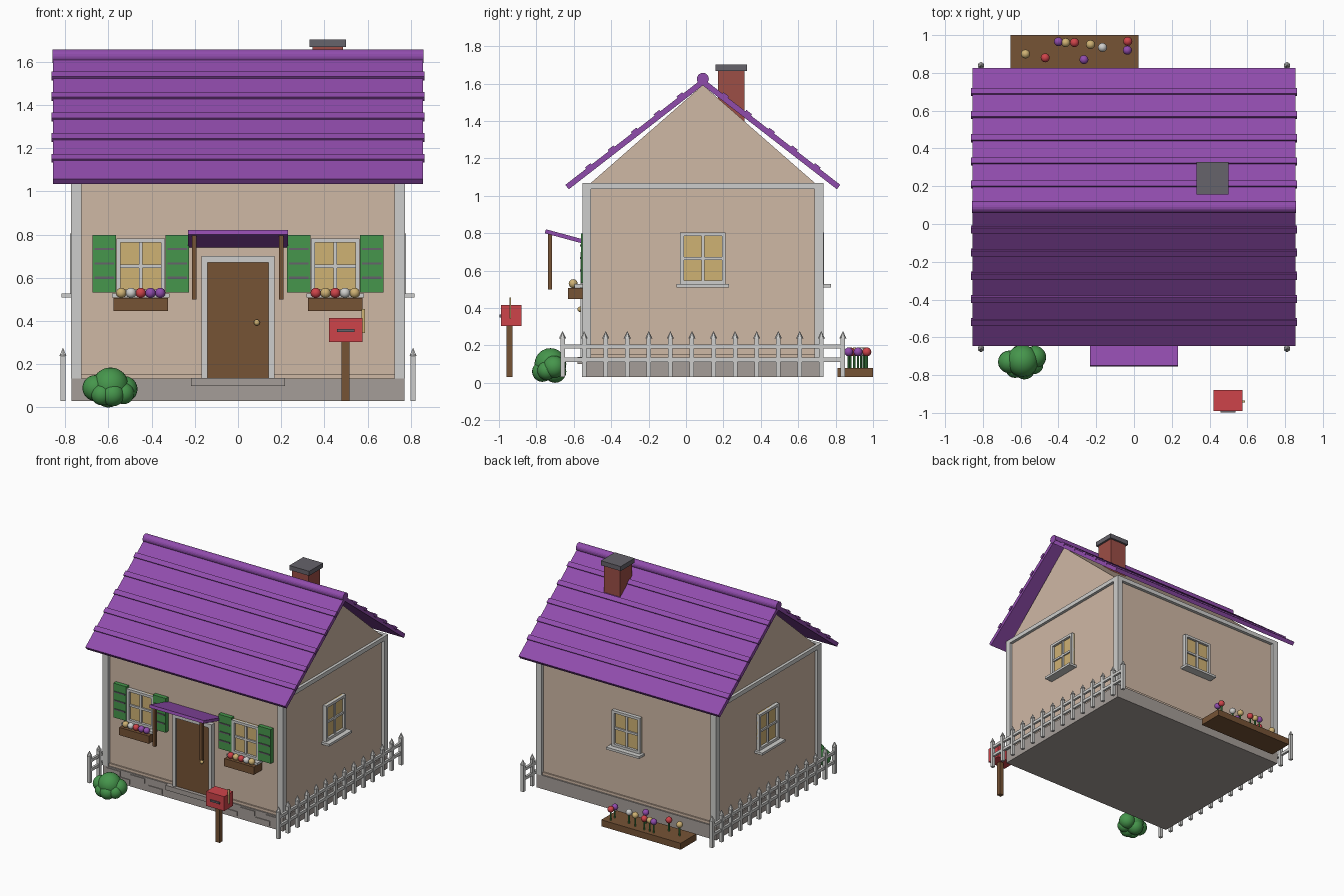
import bpy, bmesh, math
from mathutils import Matrix, Vector

if "Cube" in bpy.data.objects:
    bpy.data.objects.remove(bpy.data.objects["Cube"])


def mat(name, r, g, b):
    def lin(c):
        c /= 255
        return c / 12.92 if c < 0.04 else ((c + 0.055) / 1.055) ** 2.4
    m = bpy.data.materials.new(name)
    m.diffuse_color = (lin(r), lin(g), lin(b), 1)
    m.use_nodes = True
    m.node_tree.nodes["Principled BSDF"].inputs["Base Color"].default_value = m.diffuse_color
    return m


TAN = mat("wall tan", 207, 184, 165)
TRIM = mat("trim light grey", 206, 206, 204)
PURPLE = mat("roof purple", 144, 76, 172)
BROWN = mat("wood brown", 118, 83, 53)
STONE = mat("stone grey", 165, 157, 152)
GREEN = mat("leaf green", 70, 150, 76)
RED = mat("red", 206, 68, 74)
GOLD = mat("gold", 207, 178, 116)
BRICK = mat("brick", 156, 78, 70)
DARK = mat("dark grey", 102, 99, 107)

CY = 0.09                      # house centre in y
WX, WY = 0.75, 0.62            # wall half sizes


def finish(name, bm, m, smooth=False):
    me = bpy.data.meshes.new(name)
    bmesh.ops.recalc_face_normals(bm, faces=bm.faces)
    for f in bm.faces:
        f.smooth = smooth
    bm.to_mesh(me)
    bm.free()
    me.materials.append(m)
    ob = bpy.data.objects.new(name, me)
    bpy.context.collection.objects.link(ob)
    return ob


def boxes(name, m, items, M=Matrix()):
    """items: (x0, x1, y0, y1, z0, z1); M places them."""
    bm = bmesh.new()
    for x0, x1, y0, y1, z0, z1 in items:
        T = Matrix.Translation(((x0 + x1) / 2, (y0 + y1) / 2, (z0 + z1) / 2))
        S = Matrix.Diagonal((x1 - x0, y1 - y0, z1 - z0, 1))
        bmesh.ops.create_cube(bm, size=1, matrix=M @ T @ S)
    return finish(name, bm, m)


def balls(name, m, items, seg=16):
    bm = bmesh.new()
    for x, y, z, r in items:
        bmesh.ops.create_uvsphere(bm, u_segments=seg, v_segments=seg // 2 + 2, radius=r,
                                  matrix=Matrix.Translation((x, y, z)))
    return finish(name, bm, m, True)


def cones(name, m, items, seg=10):
    """items: (x, y, z0, z1, r0, r1)"""
    bm = bmesh.new()
    for x, y, z0, z1, r0, r1 in items:
        bmesh.ops.create_cone(bm, cap_ends=True, segments=seg, radius1=r0, radius2=r1, depth=z1 - z0,
                              matrix=Matrix.Translation((x, y, (z0 + z1) / 2)))
    return finish(name, bm, m)


# Foundation, step and facing stones
F0, F1 = CY - 0.64, CY + 0.64
boxes("foundation", STONE, [(-0.77, 0.77, F0, F1, 0.03, 0.135)])
boxes("door_step", STONE, [(-0.217, 0.217, F0 - 0.03, F0 + 0.02, 0.1, 0.137)])
boxes("facing_stones", STONE, [(s * x - 0.06, s * x + 0.06, F0 - 0.006, F0 + 0.01, z, z + 0.036)
                               for s in (-1, 1) for x, z in ((0.32, 0.045), (0.47, 0.088), (0.6, 0.045), (0.68, 0.088))])

# Walls with a low base band, and the gable prism on top
boxes("walls", TAN, [(-WX, WX, CY - WY, CY + WY, 0.135, 1.05),
                     (-WX - 0.01, WX + 0.01, CY - WY - 0.01, CY + WY + 0.01, 0.135, 0.155)])
bm = bmesh.new()
tri = bm.faces.new([bm.verts.new((-WX, CY + d, z)) for d, z in ((-WY, 1.05), (WY, 1.05), (0, 1.592))])
ext = bmesh.ops.extrude_face_region(bm, geom=[tri])
bmesh.ops.translate(bm, vec=(2 * WX, 0, 0), verts=[v for v in ext["geom"] if isinstance(v, bmesh.types.BMVert)])
bm.faces.new(reversed(tri.verts)) if not tri.is_valid else None
finish("gable", bm, TAN)

# Corner posts and top band
TX, TY, W = 0.772, 0.644, 0.047
boxes("corner_trim", TRIM, [(sx * TX - W * (sx > 0), sx * TX + W * (sx < 0),
                             CY + sy * TY - W * (sy > 0), CY + sy * TY + W * (sy < 0), 0.135, 1.05)
                            for sx in (-1, 1) for sy in (-1, 1)])
boxes("top_trim", TRIM, [(s * TX - 0.025, s * TX, CY - TY, CY + TY, 1.035, 1.067) if s > 0 else
                         (-TX, -TX + 0.025, CY - TY, CY + TY, 1.035, 1.067) for s in (-1, 1)] +
      [(-TX, TX, CY + s * (TY - 0.0125) - 0.0125, CY + s * (TY - 0.0125) + 0.0125, 1.035, 1.067) for s in (-1, 1)])

# Roof slopes with shingle strips, then the round ridge
A = math.atan(0.775)
for s, side in ((-1, "front"), (1, "back")):
    # local +y runs down the slope, z is the surface normal
    M = (Matrix.Translation((0, CY, 1.628)) @ Matrix.Rotation(0 if s > 0 else math.pi, 4, 'Z')
         @ Matrix.Rotation(-A, 4, 'X'))
    boxes("roof_" + side, PURPLE, [(-0.856, 0.856, 0, 0.735 / math.cos(A), -0.03, 0)], M)
    boxes("shingle_rows_" + side, PURPLE,
          [(-0.862, 0.862, d - 0.019, d + 0.019, -0.012, 0.009)
           for d in [(0.12 + 0.1225 * i) / math.cos(A) for i in range(5)]], M)
bm = bmesh.new()
bmesh.ops.create_cone(bm, cap_ends=True, segments=20, radius1=0.032, radius2=0.032, depth=1.716,
                      matrix=Matrix.Translation((0, CY, 1.625)) @ Matrix.Rotation(math.pi / 2, 4, 'Y'))
finish("ridge", bm, PURPLE)

# Chimney
boxes("chimney", BRICK, [(0.345, 0.485, 0.17, 0.312, 1.38, 1.67)])
boxes("chimney_cap", DARK, [(0.33, 0.5, 0.157, 0.327, 1.667, 1.702)])


# Windows: local x along the wall, local -y outwards
def window(name, M, w, z0, z1):
    b, d, zc = 0.019, -0.028, (z0 + z1) / 2
    boxes(name + "_glass", GOLD, [(-w, w, -0.009, 0.01, z0, z1)], M)
    boxes(name + "_frame", TRIM, [(-w, -w + b, d, 0.01, z0, z1), (w - b, w, d, 0.01, z0, z1),
                                  (-w, w, d, 0.01, z1 - b, z1), (-w, w, d, 0.01, z0, z0 + b),
                                  (-0.008, 0.008, -0.02, 0, z0, z1), (-w, w, -0.02, 0, zc - 0.008, zc + 0.008)], M)
    boxes(name + "_sill", TRIM, [(-w - 0.02, w + 0.02, -0.066, 0.01, z0 - 0.018, z0)], M)


def wall_frame(x, y, turn):
    return Matrix.Translation((x, y, 0)) @ Matrix.Rotation(math.radians(turn), 4, 'Z')


window("right_window", wall_frame(WX, CY, 90), 0.121, 0.527, 0.804)
window("left_window", wall_frame(-WX, CY, -90), 0.121, 0.527, 0.804)
window("back_window", wall_frame(0, CY + WY, 180), 0.121, 0.527, 0.804)

# Front windows with shutters and flower boxes
blooms = {}
FY = CY - WY
for s, side, cols in ((-1, "left", (GOLD, TRIM, RED, PURPLE, PURPLE)), (1, "right", (RED, GOLD, RED, TRIM, GOLD))):
    M = wall_frame(s * 0.45, FY, 0)
    window("front_window_" + side, M, 0.113, 0.527, 0.782)
    boxes("shutters_" + side, GREEN, [(t * 0.169 - 0.055, t * 0.169 + 0.055, -0.032, 0.01, 0.533, 0.798)
                                      for t in (-1, 1)], M)
    boxes("shutter_slats_" + side, DARK, [(t * 0.169 - 0.045, t * 0.169 + 0.045, -0.038, -0.03, z - 0.005, z + 0.005)
                                          for t in (-1, 1) for z in (0.6, 0.667, 0.734)], M)
    boxes("window_box_" + side, BROWN, [(-0.127, 0.127, -0.1, 0, 0.447, 0.507)], M)
    boxes("box_leaves_" + side, GREEN, [(-0.09 + 0.045 * i - 0.006, -0.09 + 0.045 * i + 0.006, -0.079, -0.067, 0.5, 0.52)
                                        for i in range(5)], M)
    for i, c in enumerate(cols):
        blooms.setdefault(c, []).append((s * 0.45 - 0.09 + 0.045 * i, FY - 0.073, 0.53, 0.024))

# Door, frame and knob
boxes("door", BROWN, [(-0.143, 0.143, FY - 0.022, FY + 0.01, 0.137, 0.672)])
boxes("door_frame", TRIM, [(-0.168, -0.142, FY - 0.034, FY, 0.137, 0.7), (0.142, 0.168, FY - 0.034, FY, 0.137, 0.7),
                           (-0.168, 0.168, FY - 0.034, FY, 0.67, 0.7)])
balls("door_knob", GOLD, [(0.087, FY - 0.037, 0.393, 0.014)])

# Porch canopy and hanging posts
M = Matrix.Translation((0, FY, 0.75)) @ Matrix.Rotation(-0.265, 4, 'X')
boxes("canopy", PURPLE, [(-0.232, 0.232, -0.23, 0.0, -0.011, 0.011)], M)
boxes("canopy_posts", BROWN, [(x - 0.011, x + 0.011, -0.739, -0.717, 0.5, 0.795) for x in (-0.203, 0.2)])

# Mailbox
boxes("mailbox", RED, [(0.42, 0.575, -0.99, -0.88, 0.304, 0.415)])
boxes("mailbox_slot", DARK, [(0.458, 0.538, -0.998, -0.985, 0.35, 0.364)])
boxes("mailbox_post", BROWN, [(0.48, 0.515, -0.96, -0.927, 0.03, 0.305)])
boxes("mailbox_flag", GOLD, [(0.572, 0.587, -0.945, -0.935, 0.345, 0.455)])

# Picket fences along both sides
for s, side in ((-1, "left"), (1, "right")):
    x = s * 0.81
    ys = [-0.66 + 0.1153 * i for i in range(14)]
    boxes("pickets_" + side, TRIM, [(x - 0.012, x + 0.012, y - 0.012, y + 0.012, 0.03, 0.245) for y in ys])
    cones("picket_tips_" + side, TRIM, [(x, y, 0.238, 0.277, 0.019, 0.0) for y in ys], 6)
    boxes("fence_rails_" + side, TRIM, [(x - 0.009, x + 0.009, -0.66, 0.84, z - 0.011, z + 0.011)
                                        for z in (0.123, 0.195)])

# Flower bed behind the house
boxes("flower_bed", BROWN, [(-0.655, 0.025, 0.81, 1.0, 0.03, 0.08)])
bed = [(-0.575, 0.9, GOLD), (-0.47, 0.88, RED), (-0.4, 0.965, PURPLE), (-0.362, 0.96, GOLD), (-0.315, 0.96, RED),
       (-0.265, 0.87, PURPLE), (-0.23, 0.95, GOLD), (-0.167, 0.935, TRIM), (-0.033, 0.967, RED), (-0.035, 0.92, PURPLE)]
cones("bed_stems", GREEN, [(x, y, 0.07, 0.16, 0.006, 0.006) for x, y, c in bed], 8)
for x, y, c in bed:
    blooms.setdefault(c, []).append((x, y, 0.165, 0.024))
for c, items in blooms.items():
    balls("flowers_" + c.name.split()[-1], c, items, 12)

# Round bush by the front corner
balls("bush", GREEN, [(-0.59, -0.725, 0.1, 0.085), (-0.66, -0.73, 0.09, 0.06), (-0.525, -0.705, 0.085, 0.06),
                      (-0.58, -0.768, 0.06, 0.055), (-0.6, -0.7, 0.06, 0.06), (-0.63, -0.765, 0.06, 0.05),
                      (-0.53, -0.745, 0.065, 0.05)], 20)
